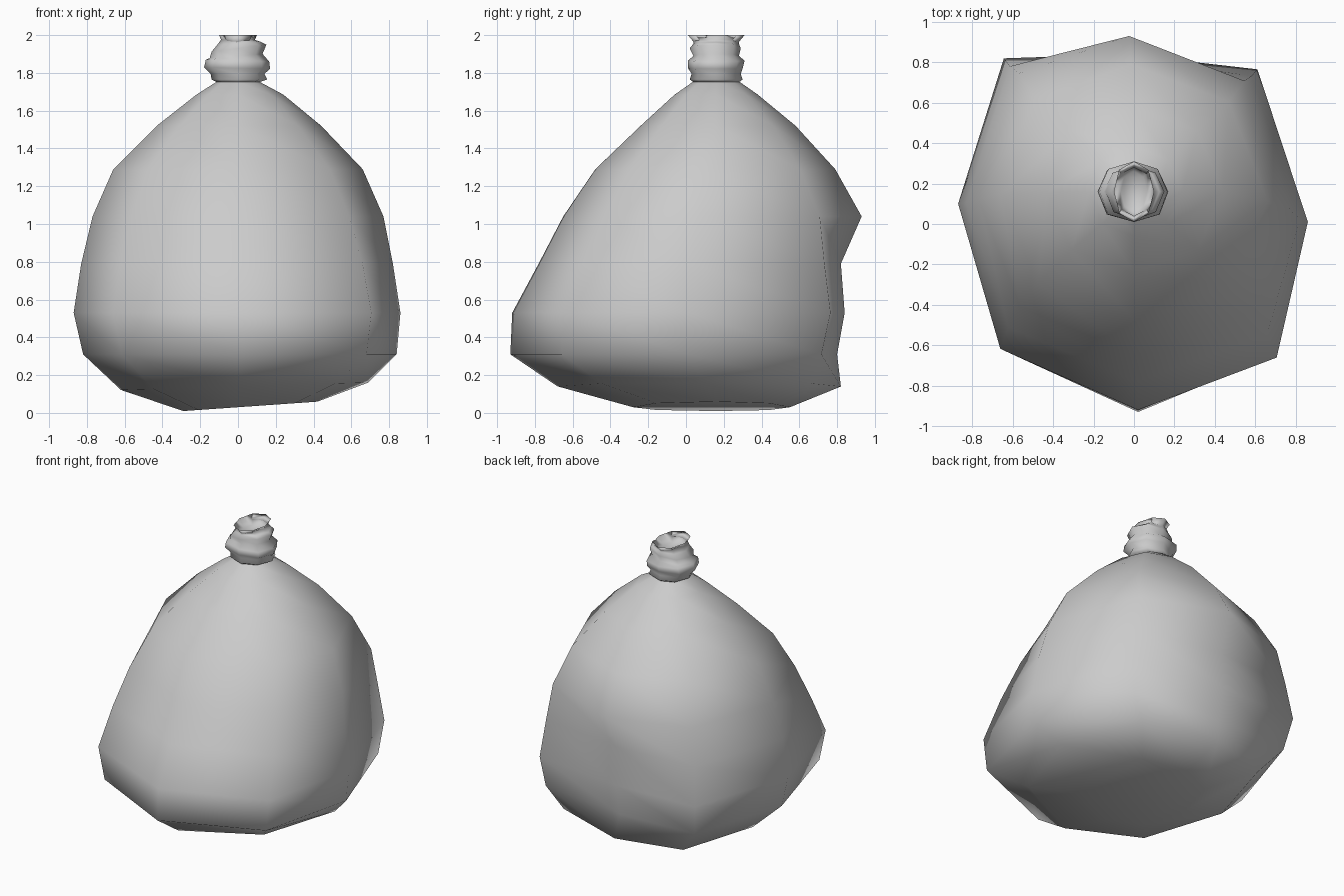
import bpy, bmesh, math

CY = 0.16  # y of the neck axis


def ring(bm, z, xl, xr, yf, yb, diag=0.72, back=0.72, tilt=0.0, skew=0.0):
    """Eight-sided irregular section: left/right widths, front/back y values."""
    f, b = yf - CY, yb - CY
    pts = [(xr, -0.15 * skew), (diag * xr * (1 + 0.08 * skew), diag * f),
           (0.02 * skew, f), (-diag * xl, (diag - 0.04 * skew) * f),
           (-xl, -0.06 * skew), (-0.74 * xl, back * b),
           (-0.04 * skew, b), (0.71 * xr, (back - 0.08 * skew) * b)]
    return [bm.verts.new((x, CY + y, z + tilt * x)) for x, y in pts]


def loft(name, sections, cap_start, cap_end):
    bm = bmesh.new()
    rings = [ring(bm, *s) for s in sections]
    for a, b in zip(rings, rings[1:]):
        for i in range(8):
            j = (i + 1) % 8
            bm.faces.new((a[i], a[j], b[j], b[i]))
    if cap_start:
        bm.faces.new(rings[0])
    if cap_end:
        bm.faces.new(rings[-1])
    bmesh.ops.recalc_face_normals(bm, faces=bm.faces)
    me = bpy.data.meshes.new(name)
    bm.to_mesh(me)
    bm.free()
    ob = bpy.data.objects.new(name, me)
    bpy.context.collection.objects.link(ob)
    for p in me.polygons:
        p.use_smooth = True
    return ob


# Sagging sack body: z, left, right, front y, back y, diagonal, back diagonal, tilt, skew
loft("sack_body", [
    (0.03, 0.29, 0.42, -0.28, 0.55, 0.72, 0.72, 0.07, 0),
    (0.14, 0.62, 0.69, -0.68, 0.82, 0.72, 0.80, 0.03, 0.4),
    (0.31, 0.82, 0.84, -0.93, 0.80, 0.75, 0.95, 0, 1),
    (0.53, 0.87, 0.86, -0.92, 0.84, 0.76, 0.97, 0, 1),
    (0.79, 0.83, 0.82, -0.78, 0.82, 0.75, 0.94, 0, 0.9),
    (1.04, 0.77, 0.77, -0.65, 0.93, 0.73, 0.76, 0, 0.6),
    (1.29, 0.66, 0.66, -0.48, 0.79, 0.72, 0.73, 0, 0.3),
    (1.52, 0.43, 0.44, -0.24, 0.58),
    (1.685, 0.22, 0.24, -0.06, 0.38),
    (1.755, 0.11, 0.11, 0.04, 0.28),
], True, False)

# Gathered neck folds, lip and hollow mouth
loft("tied_neck", [
    (1.75, 0.11, 0.11, 0.04, 0.28),
    (1.765, 0.14, 0.155, 0.02, 0.30),
    (1.795, 0.145, 0.14, 0.03, 0.29),
    (1.825, 0.18, 0.17, 0.01, 0.30, 0.75, 0.75, -0.02),
    (1.865, 0.17, 0.165, 0.01, 0.31, 0.75, 0.75, -0.03),
    (1.89, 0.15, 0.13, 0.04, 0.28, 0.72, 0.72, 0.08),
    (1.93, 0.14, 0.15, 0.02, 0.29, 0.72, 0.72, 0.13),
    (1.955, 0.11, 0.125, 0.04, 0.28, 0.72, 0.72, 0.06),
    (1.975, 0.09, 0.09, 0.04, 0.28),
    (2.0, 0.10, 0.10, 0.01, 0.31),
    (1.94, 0.065, 0.065, 0.06, 0.26),
], False, True)
